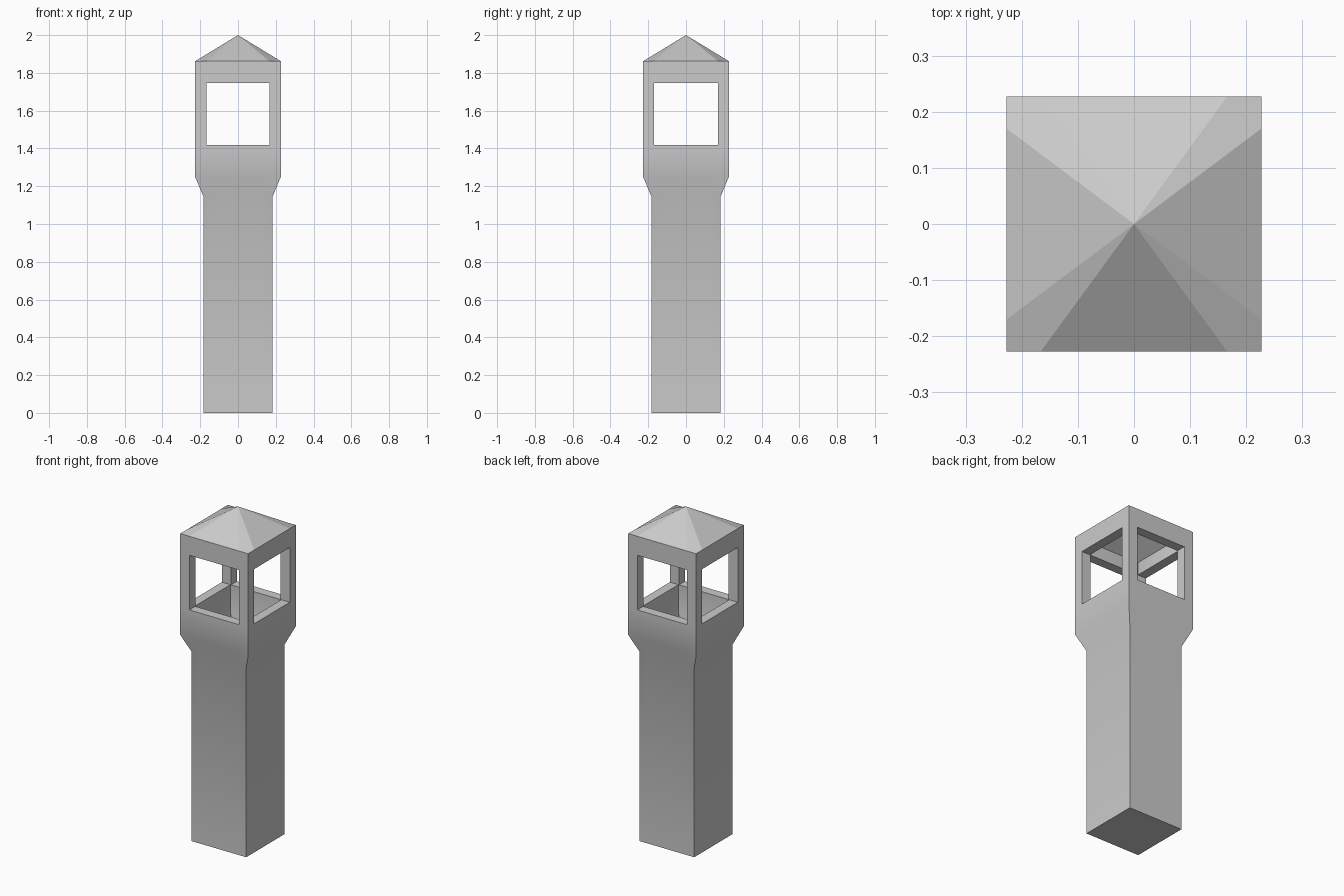
import bpy, bmesh, math

if "Cube" in bpy.data.objects:
    bpy.data.objects.remove(bpy.data.objects["Cube"])

WIN_X, WIN_Y = 0.166, 0.17      # half width of window openings
EAVE = 0.227                    # half width of the upper cabin
# (z, half width) levels from the base up to the eave
LEVELS = [(0, 0.183), (1.145, 0.183), (1.25, EAVE), (1.417, EAVE), (1.747, EAVE), (1.862, EAVE)]
WINDOW_ROW = 3                  # band between levels 3 and 4 is open


def ring(bm, z, half):
    """Twelve points round a square: corner, then two points along each side."""
    s = half / EAVE
    h, x, y = half, WIN_X * s, WIN_Y * s
    pts = [(-h, -h), (-x, -h), (x, -h), (h, -h), (h, -y), (h, y),
           (h, h), (x, h), (-x, h), (-h, h), (-h, y), (-h, -y)]
    return [bm.verts.new((px, py, z)) for px, py in pts]


bm = bmesh.new()
rings = [ring(bm, z, h) for z, h in LEVELS]
bm.faces.new(rings[0][::-1])

# walls, leaving the middle of each side open at window height
for row, (lo, hi) in enumerate(zip(rings, rings[1:])):
    for i in range(12):
        if row == WINDOW_ROW and i % 3 == 1:
            continue
        j = (i + 1) % 12
        bm.faces.new((lo[i], lo[j], hi[j], hi[i]))

# roof: one triangle per side and one facet per corner
apex = bm.verts.new((0, 0, 2))
top = rings[-1]
for c in range(0, 12, 3):
    bm.faces.new((top[c + 1], top[c + 2], apex))
    bm.faces.new((top[c - 1], top[c], top[c + 1], apex))

mesh = bpy.data.meshes.new("lookout_tower")
bm.to_mesh(mesh)
bm.free()
tower = bpy.data.objects.new("lookout_tower", mesh)
bpy.context.collection.objects.link(tower)
bpy.context.view_layer.objects.active = tower
tower.select_set(True)

# wall thickness
solid = tower.modifiers.new("thickness", 'SOLIDIFY')
solid.thickness = 0.057
solid.offset = -1
solid.use_even_offset = True
bpy.ops.object.modifier_apply(modifier=solid.name)

# soft flare on the walls, flat facets on the roof
bpy.ops.object.shade_smooth_by_angle(angle=math.radians(30))
for p in tower.data.polygons:
    if abs(p.normal.z) > 0.5:
        p.use_smooth = False
